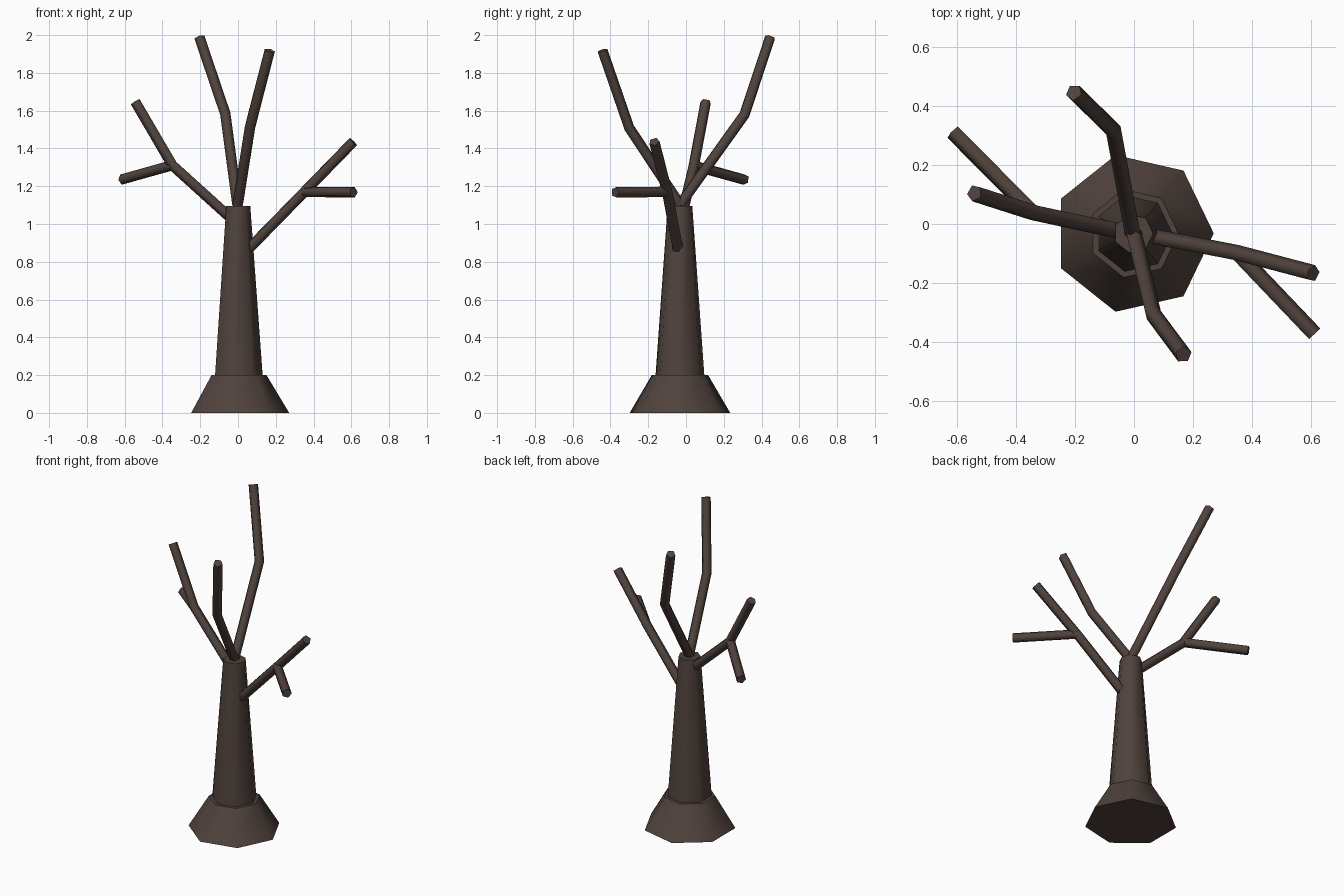
import bpy, bmesh, math
from mathutils import Vector

if "Cube" in bpy.data.objects:
    bpy.data.objects.remove(bpy.data.objects["Cube"])

bark = bpy.data.materials.new("bark")
bark.diffuse_color = (0.08, 0.055, 0.046, 1)
bark.use_nodes = True
bark.node_tree.nodes["Principled BSDF"].inputs["Base Color"].default_value = bark.diffuse_color
CX, CY = -0.002, -0.032        # trunk axis


def finish(name, bm):
    """Smooth sides, crisp flat caps."""
    bmesh.ops.recalc_face_normals(bm, faces=bm.faces)
    for f in bm.faces:
        f.smooth = len(f.verts) == 4
    for e in bm.edges:
        e.smooth = all(f.smooth for f in e.link_faces)
    mesh = bpy.data.meshes.new(name)
    bm.to_mesh(mesh)
    bm.free()
    mesh.materials.append(bark)
    obj = bpy.data.objects.new(name, mesh)
    bpy.context.collection.objects.link(obj)
    return obj


def loft(name, rings):
    bm = bmesh.new()
    loops = [[bm.verts.new(p) for p in ring] for ring in rings]
    n = len(loops[0])
    for a, b in zip(loops, loops[1:]):
        for i in range(n):
            j = (i + 1) % n
            bm.faces.new((a[i], a[j], b[j], b[i]))
    bm.faces.new(loops[0][::-1])
    bm.faces.new(loops[-1])
    return finish(name, bm)


def taper(name, levels, sides=7):
    """Upright tapered prism from (radius, z) levels."""
    loft(name, [[(CX + r * math.cos(math.tau * i / sides),
                  CY + r * math.sin(math.tau * i / sides), z)
                 for i in range(sides)] for r, z in levels])


def branch(name, points, r=0.029, sides=5):
    """Constant-width tube along a path with mitred bends."""
    pts = [Vector(p) for p in points]
    dirs = [(b - a).normalized() for a, b in zip(pts, pts[1:])]
    q = dirs[0].to_track_quat('Z', 'Y')
    ring = [pts[0] + q @ Vector((r * math.cos(math.tau * i / sides),
                                 r * math.sin(math.tau * i / sides), 0))
            for i in range(sides)]
    rings = [ring]
    for k, d in enumerate(dirs):
        nxt = dirs[k + 1] if k + 1 < len(dirs) else d
        n = (d + nxt).normalized()
        ring = [p + d * ((pts[k + 1] - p).dot(n) / d.dot(n)) for p in ring]
        rings.append(ring)
    loft(name, rings)


# Flared root base and trunk
taper("root_base", [(0.273, 0), (0.153, 0.2)])
taper("trunk", [(0.147, 0), (0.067, 1.095)])

# Main branches and side twigs
branch("back_branch", [(CX, CY, 1.1), (-0.066, 0.312, 1.58), (-0.204, 0.447, 1.988)])
branch("front_branch", [(CX, CY, 1.1), (0.063, -0.303, 1.51), (0.168, -0.444, 1.918)])
branch("left_branch", [(CX, CY, 1.0), (-0.345, 0.042, 1.31), (-0.542, 0.105, 1.647)])
branch("right_branch", [(CX, CY, 0.81), (0.35, -0.1, 1.17), (0.609, -0.168, 1.436)])
branch("left_twig", [(-0.345, 0.042, 1.31), (-0.613, 0.313, 1.235)])
branch("right_twig", [(0.35, -0.1, 1.17), (0.612, -0.375, 1.168)])
